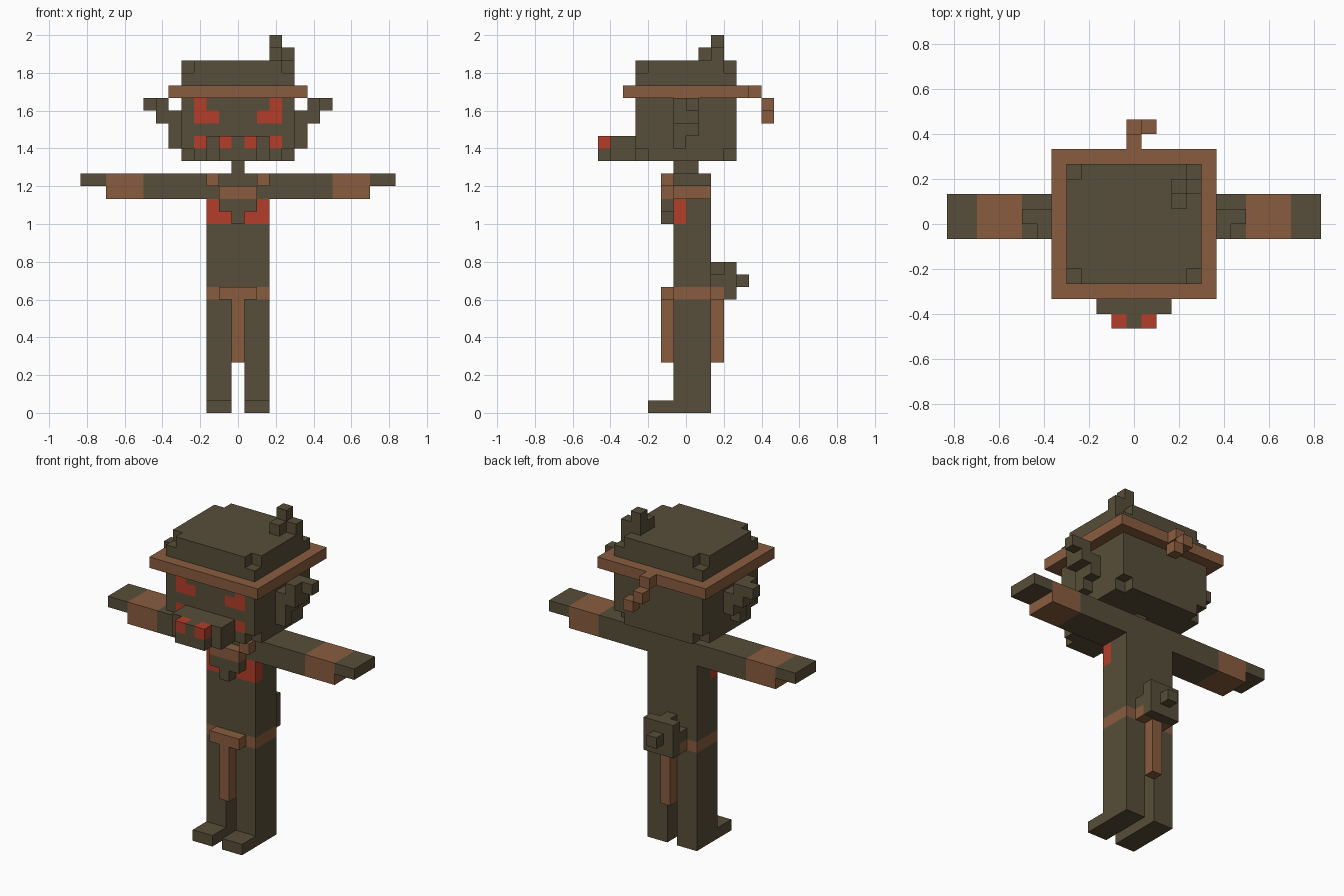
import bpy, bmesh
from mathutils import Vector

U = 2 / 30  # edge of one building cube
if "Cube" in bpy.data.objects:
    bpy.data.objects.remove(bpy.data.objects["Cube"], do_unlink=True)


def material(name, rgb):
    m = bpy.data.materials.new(name)
    m.use_nodes = True
    m.diffuse_color = (*rgb, 1)
    m.node_tree.nodes["Principled BSDF"].inputs["Base Color"].default_value = (*rgb, 1)
    return m


OLIVE = material("dark olive", (0.095, 0.076, 0.041))
BROWN = material("leather brown", (0.25, 0.108, 0.049))
RED = material("glowing red", (0.45, 0.048, 0.024))


def prism(name, outline, z, mat):
    """Extrude a flat outline between two heights, in cube units."""
    bm = bmesh.new()
    face = bm.faces.new([bm.verts.new((x * U, y * U, z[0] * U)) for x, y in outline])
    top = bmesh.ops.extrude_face_region(bm, geom=[face])["geom"]
    for v in top:
        if isinstance(v, bmesh.types.BMVert):
            v.co.z = z[1] * U
    bmesh.ops.recalc_face_normals(bm, faces=bm.faces)
    me = bpy.data.meshes.new(name)
    bm.to_mesh(me)
    bm.free()
    me.materials.append(mat)
    ob = bpy.data.objects.new(name, me)
    bpy.context.collection.objects.link(ob)
    return ob


def block(name, x, y, z, mat=OLIVE):
    (a, b), (c, d) = x, y
    return prism(name, [(a, c), (b, c), (b, d), (a, d)], z, mat)


def notched(name, w, d, z, mat=OLIVE):
    """Slab with one cube missing at each corner."""
    i, j = w - 1, d - 1
    return prism(name, [(-i, -d), (i, -d), (i, -j), (w, -j), (w, j), (i, j),
                        (i, d), (-i, d), (-i, j), (-w, j), (-w, -j), (-i, -j)], z, mat)


def paint(ob, x, y, z, mat):
    """Cut the faces along a box region and colour those inside it."""
    bm = bmesh.new()
    bm.from_mesh(ob.data)
    for axis, limits in enumerate((x, y, z)):
        for value in limits:
            normal = Vector((0, 0, 0))
            normal[axis] = 1
            bmesh.ops.bisect_plane(bm, geom=bm.verts[:] + bm.edges[:] + bm.faces[:],
                                   plane_co=normal * value * U, plane_no=normal)
    if mat.name not in ob.data.materials:
        ob.data.materials.append(mat)
    slot = ob.data.materials.find(mat.name)
    for f in bm.faces:
        c = f.calc_center_median() / U
        if all(lo - .01 < c[k] < hi + .01 for k, (lo, hi) in enumerate((x, y, z))):
            f.material_index = slot
    bm.to_mesh(ob.data)
    bm.free()


def span(s, a, b):
    return (a, b) if s > 0 else (-b, -a)


SIDES = (("left", 1), ("right", -1))
MID, WIDE = (-.5, .5), (-1.5, 1.5)
DEPTH = (-1, 2)

# Torso with belt band and red chest patches
torso = block("torso", (-2.5, 2.5), DEPTH, (9, 19))
paint(torso, (-2.5, 2.5), DEPTH, (9, 10), BROWN)
for _, s in SIDES:
    paint(torso, span(s, .5, 2.5), (-1, 0), (15, 17), RED)

# Legs, feet, arms and hands
for side, s in SIDES:
    block(side + "_leg", span(s, .5, 2.5), DEPTH, (0, 9))
    block(side + "_foot", span(s, .5, 2.5), (-3, -1), (0, 1))
    arm = block(side + "_arm", span(s, 2.5, 10.5), DEPTH, (17, 19))
    paint(arm, span(s, 7.5, 10.5), DEPTH, (17, 19), BROWN)
    block(side + "_hand", span(s, 10.5, 12.5), DEPTH, (18, 19))
    block(side + "_necklace_cord", span(s, 1.5, 2.5), (-2, -1), (18, 19), BROWN)

# Necklace and pendant
block("necklace_front", WIDE, (-2, -1), (17, 18), BROWN)
block("pendant", WIDE, (-2, -1), (16, 17))
block("pendant_tip", MID, (-2, -1), (15, 16))

# Belt buckles and hanging cloths, front and back
for end, y in (("front", (-2, -1)), ("back", (2, 3))):
    block(end + "_buckle", WIDE, y, (9, 10), BROWN)
    block(end + "_cloth", MID, y, (4, 9), BROWN)

# Pouch on the back of the belt
block("pouch_base", WIDE, (2, 3), (10, 11))
block("pouch_top", MID, (2, 3), (11, 12))
block("pouch", WIDE, (3, 4), (9, 12))
block("pouch_button", MID, (4, 5), (10, 11))

# Neck and head
block("neck", MID, (-1, 1), (19, 20))
notched("chin", 4.5, 4, (20, 21))
head = block("head", (-4.5, 4.5), (-4, 4), (21, 25))
FACE = (-4, -4)
for _, s in SIDES:
    paint(head, span(s, 2.5, 3.5), FACE, (23, 25), RED)   # eye
    paint(head, span(s, 1.5, 2.5), FACE, (23, 24), RED)   # inner eye
    paint(head, span(s, 2.5, 3.5), FACE, (21, 22), RED)   # cheek

# Snout with red nostrils
block("snout", (-2.5, 2.5), (-6, -4), (20, 22))
nose = block("nose", WIDE, (-7, -6), (20, 22))
for _, s in SIDES:
    paint(nose, span(s, .5, 1.5), (-7, -6), (21, 22), RED)

# Stepped ears
for side, s in SIDES:
    block(side + "_ear_lobe", span(s, 4.5, 5.5), (-1, 0), (21, 22))
    block(side + "_ear_base", span(s, 4.5, 5.5), (-1, 1), (22, 23))
    block(side + "_ear_middle", span(s, 4.5, 6.5), (-1, 1), (23, 24))
    block(side + "_ear_upper", span(s, 5.5, 6.5), (-1, 1), (24, 25))
    block(side + "_ear_tip", span(s, 6.5, 7.5), (0, 1), (24, 25))

# Hat: brim band, crown and knotted band end
block("hat_brim", (-5.5, 5.5), (-5, 5), (25, 26), BROWN)
block("hat_crown", (-4.5, 4.5), (-4, 4), (26, 27))
notched("hat_top", 4.5, 4, (27, 28))
block("band_knot", MID, (5, 6), (25, 26), BROWN)
block("band_tail", MID, (6, 7), (24, 25), BROWN)
block("band_tail_end", (.5, 1.5), (6, 7), (23, 24), BROWN)

# Tuft on the hat
block("tuft", (2.5, 3.5), (2, 3), (28, 30))
block("tuft_side", (3.5, 4.5), (2, 3), (28, 29))
block("tuft_front", (2.5, 3.5), (1, 2), (28, 29))
